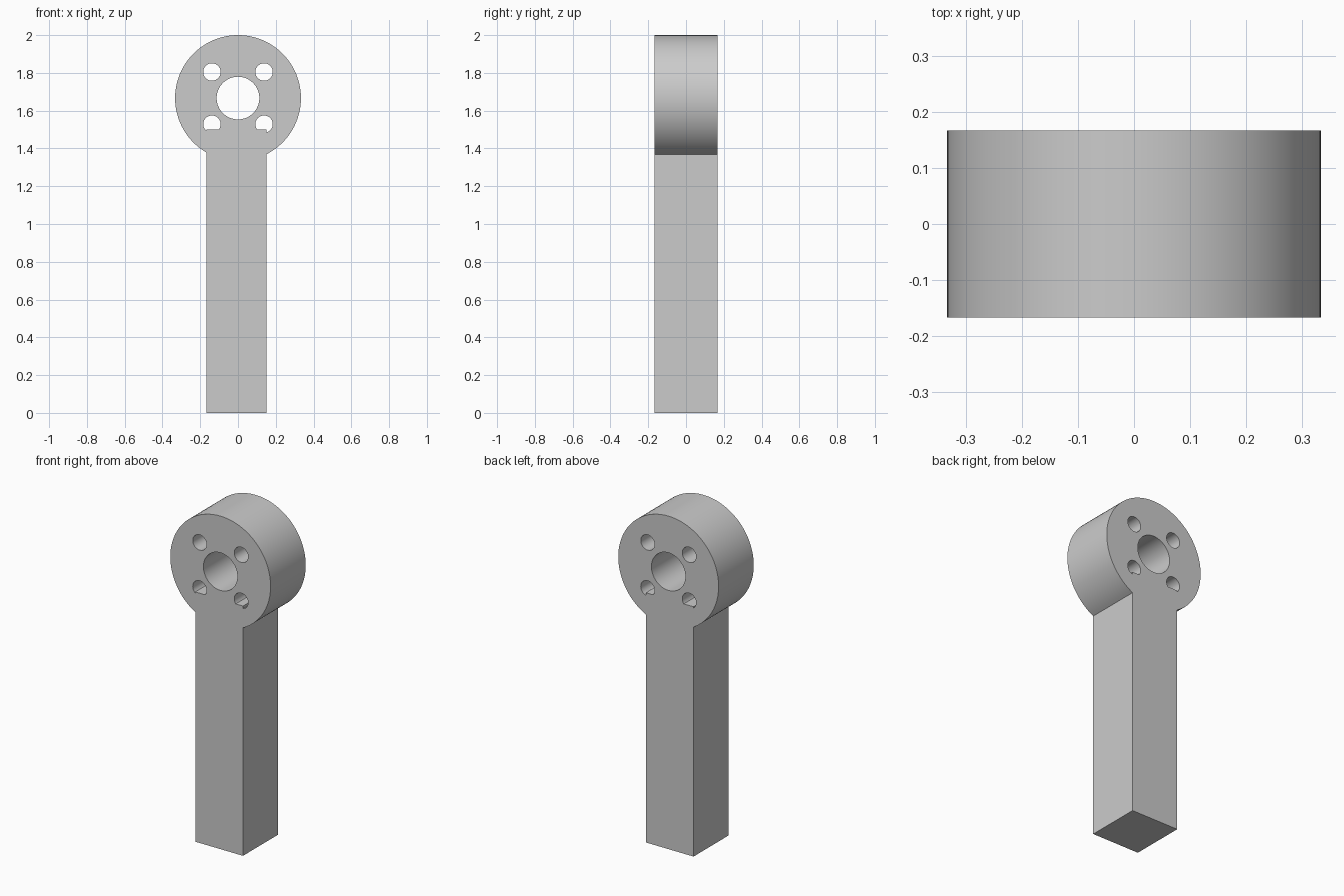
import bpy
from math import pi

if "Cube" in bpy.data.objects:
    bpy.data.objects.remove(bpy.data.objects["Cube"])

DEPTH = 1 / 3
HEAD_R = 1 / 3
HEAD_Z = 2 - HEAD_R
BOLT = 0.138

grey = bpy.data.materials.new("light_grey")
grey.use_nodes = True
colour = (0.6, 0.6, 0.6, 1)
grey.diffuse_color = colour
grey.node_tree.nodes["Principled BSDF"].inputs["Base Color"].default_value = colour


def cylinder(name, radius, x, z, depth, sides):
    """Cylinder whose axis runs front to back."""
    bpy.ops.mesh.primitive_cylinder_add(vertices=sides, radius=radius, depth=depth,
                                        location=(x, 0, z), rotation=(pi / 2, 0, 0))
    obj = bpy.context.object
    obj.name = name
    obj.data.materials.append(grey)
    return obj


def combine(target, tool, operation):
    """Apply a boolean and discard the tool object."""
    mod = target.modifiers.new(operation.lower(), 'BOOLEAN')
    mod.operation = operation
    mod.solver = 'EXACT'
    mod.object = tool
    bpy.context.view_layer.objects.active = target
    bpy.ops.object.modifier_apply(modifier=mod.name)
    bpy.data.objects.remove(tool)


# Round head with a centre bore and four bolt holes
head = cylinder("rod_with_round_head", HEAD_R, 0, HEAD_Z, DEPTH, 96)
combine(head, cylinder("centre_bore", 0.113, 0, HEAD_Z, 1, 64), 'DIFFERENCE')
for sx in (-1, 1):
    for sz in (-1, 1):
        hole = cylinder("bolt_hole", 0.046, sx * BOLT, HEAD_Z + sz * BOLT, 1, 40)
        combine(head, hole, 'DIFFERENCE')

# Square shank, slightly off centre, reaching up into the lower bolt holes
left, right, top = -0.167, 0.15, 1.5
bpy.ops.mesh.primitive_cube_add(size=1, location=((left + right) / 2, 0, top / 2))
shank = bpy.context.object
shank.name = "shank"
shank.scale = (right - left, DEPTH, top)
shank.data.materials.append(grey)
bpy.context.view_layer.update()
combine(head, shank, 'UNION')

# Smooth round walls, sharp flat edges
bpy.ops.object.select_all(action='DESELECT')
head.select_set(True)
bpy.context.view_layer.objects.active = head
bpy.ops.object.shade_smooth_by_angle(angle=pi / 6)
